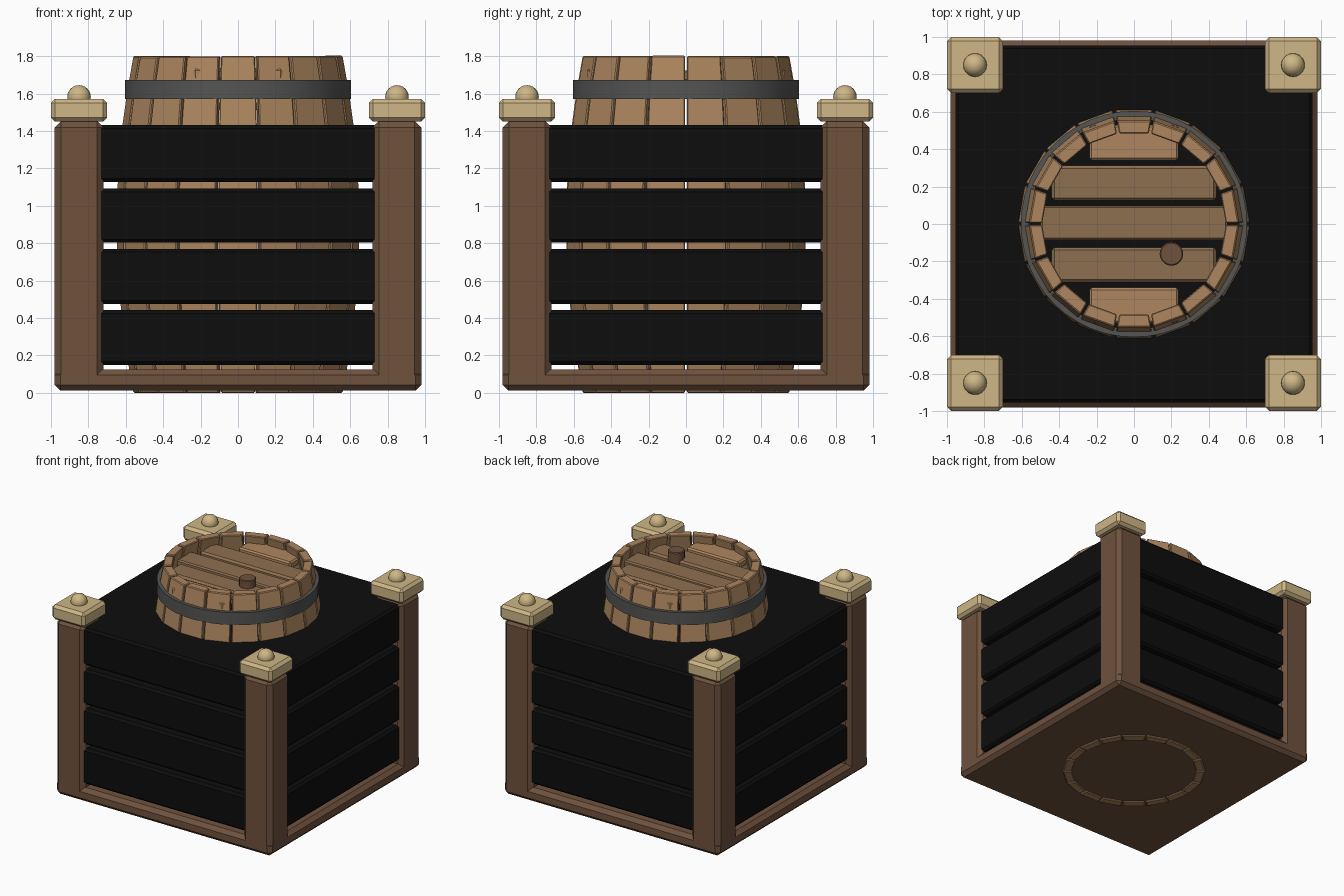
import bpy, bmesh, math, random

if "Cube" in bpy.data.objects:
    bpy.data.objects.remove(bpy.data.objects["Cube"])
random.seed(4)


def material(name, rgb):
    m = bpy.data.materials.new(name)
    m.diffuse_color = (*rgb, 1)
    m.use_nodes = True
    m.node_tree.nodes["Principled BSDF"].inputs["Base Color"].default_value = m.diffuse_color
    return m


DARK_WOOD = material("dark_wood", (0.16, 0.085, 0.048))
BLACK = material("black_boards", (0.004, 0.004, 0.004))
CAP = material("pale_cap", (0.62, 0.47, 0.24))
STAVE = material("barrel_wood", (0.42, 0.24, 0.115))
LID = material("lid_wood", (0.27, 0.16, 0.08))
IRON = material("iron", (0.09, 0.09, 0.088))


def finish(ob, name, mat, bevel=0.0, smooth=False):
    ob.name = name
    ob.data.materials.append(mat)
    if bevel:
        b = ob.modifiers.new("bevel", "BEVEL")
        b.width = bevel
        b.segments = 1
    if smooth:
        bpy.ops.object.shade_smooth_by_angle(angle=math.radians(35))
    return ob


def box(name, lo, hi, mat, bevel):
    bpy.ops.mesh.primitive_cube_add(size=1, location=[(a + b) / 2 for a, b in zip(lo, hi)])
    ob = bpy.context.object
    for v in ob.data.vertices:
        v.co = [c * (b - a) for c, a, b in zip(v.co, lo, hi)]
    return finish(ob, name, mat, bevel)


def mesh_object(name, bm, mat, bevel=0.0):
    bmesh.ops.recalc_face_normals(bm, faces=bm.faces)
    me = bpy.data.meshes.new(name)
    bm.to_mesh(me)
    bm.free()
    ob = bpy.data.objects.new(name, me)
    bpy.context.collection.objects.link(ob)
    return finish(ob, name, mat, bevel)


# base plate
box("base_plate", (-0.98, -0.98, 0.012), (0.98, 0.98, 0.125), DARK_WOOD, 0.03)

# stacked board layers, with see-through gaps between them
for i, (z0, z1) in enumerate([(0.15, 0.443), (0.475, 0.77), (0.803, 1.093), (1.127, 1.432)]):
    box(f"board_layer_{i + 1}", (-0.955, -0.955, z0), (0.955, 0.955, z1), BLACK, 0.018)

# corner posts, caps and ball finials
for sx in (-1, 1):
    for sy in (-1, 1):
        cx, cy = sx * 0.85, sy * 0.85
        box("corner_post", (cx - 0.13, cy - 0.13, 0.012), (cx + 0.13, cy + 0.13, 1.455), DARK_WOOD, 0.035)
        box("post_cap", (cx - 0.15, cy - 0.15, 1.45), (cx + 0.15, cy + 0.15, 1.572), CAP, 0.022)
        bpy.ops.mesh.primitive_uv_sphere_add(segments=20, ring_count=12, radius=0.063,
                                             location=(cx, cy, 1.582))
        finish(bpy.context.object, "ball_finial", CAP, smooth=True)


# barrel staves: a bulging ring of 18 separate planks
def radius(z):
    return 0.56 + 0.09 * (1 - ((z - 0.9) / 0.9) ** 2)


COUNT, LEVELS, THICK = 18, 10, 0.07
half = math.pi / COUNT
for i in range(COUNT):
    mid = -math.pi / 2 + i * 2 * half
    top = 1.803 - random.uniform(0, 0.006)
    bm = bmesh.new()
    rings = []
    for k in range(LEVELS + 1):
        z = top * k / LEVELS
        ring = []
        for side, depth in ((-1, 0), (1, 0), (1, THICK), (-1, THICK)):
            r = radius(z) - depth
            a = mid + side * (half - 0.006 / r)
            ring.append(bm.verts.new((r * math.cos(a), r * math.sin(a), z)))
        rings.append(ring)
    for lower, upper in zip(rings, rings[1:]):
        for j in range(4):
            bm.faces.new((lower[j], lower[(j + 1) % 4], upper[(j + 1) % 4], upper[j]))
    bm.faces.new(rings[0])
    bm.faces.new(rings[-1])
    ob = mesh_object("barrel_stave", bm, STAVE)
    b = ob.modifiers.new("bevel", "BEVEL")
    b.width, b.segments, b.limit_method, b.angle_limit = 0.006, 1, "ANGLE", math.radians(40)

# iron hoop, lathed from a rectangular section
bm = bmesh.new()
SEG = 48
section = ((0.605, 1.57), (0.605, 1.672), (0.562, 1.672), (0.562, 1.57))
loops = [[bm.verts.new((r * math.cos(t), r * math.sin(t), z)) for r, z in section]
         for t in (2 * math.pi * n / SEG for n in range(SEG))]
for n in range(SEG):
    a, b = loops[n], loops[(n + 1) % SEG]
    for j in range(4):
        bm.faces.new((a[j], b[j], b[(j + 1) % 4], a[(j + 1) % 4]))
hoop = mesh_object("barrel_hoop", bm, IRON)
bpy.context.view_layer.objects.active = hoop
bpy.ops.object.select_all(action="DESELECT")
hoop.select_set(True)
bpy.ops.object.shade_smooth_by_angle(angle=math.radians(35))

# recessed lid planks; the outer pair's corners poke through the staves
box("lid_plank_middle", (-0.5, -0.085, 1.665), (0.5, 0.097, 1.725), LID, 0.01)
for s in (-1, 1):
    y0, y1 = sorted((s * 0.125, s * 0.313))
    box("lid_plank_inner", (-0.44, y0, 1.665), (0.44, y1, 1.73), LID, 0.015)
    y0, y1 = sorted((s * 0.34, s * 0.53))
    box("lid_plank_outer", (-0.238, y0, 1.675), (0.238, y1, 1.735), STAVE, 0.012)

# bung stopper
bpy.ops.mesh.primitive_cylinder_add(vertices=20, radius=0.063, depth=0.11, location=(0.2, -0.16, 1.74))
finish(bpy.context.object, "bung", DARK_WOOD, bevel=0.006, smooth=True)
